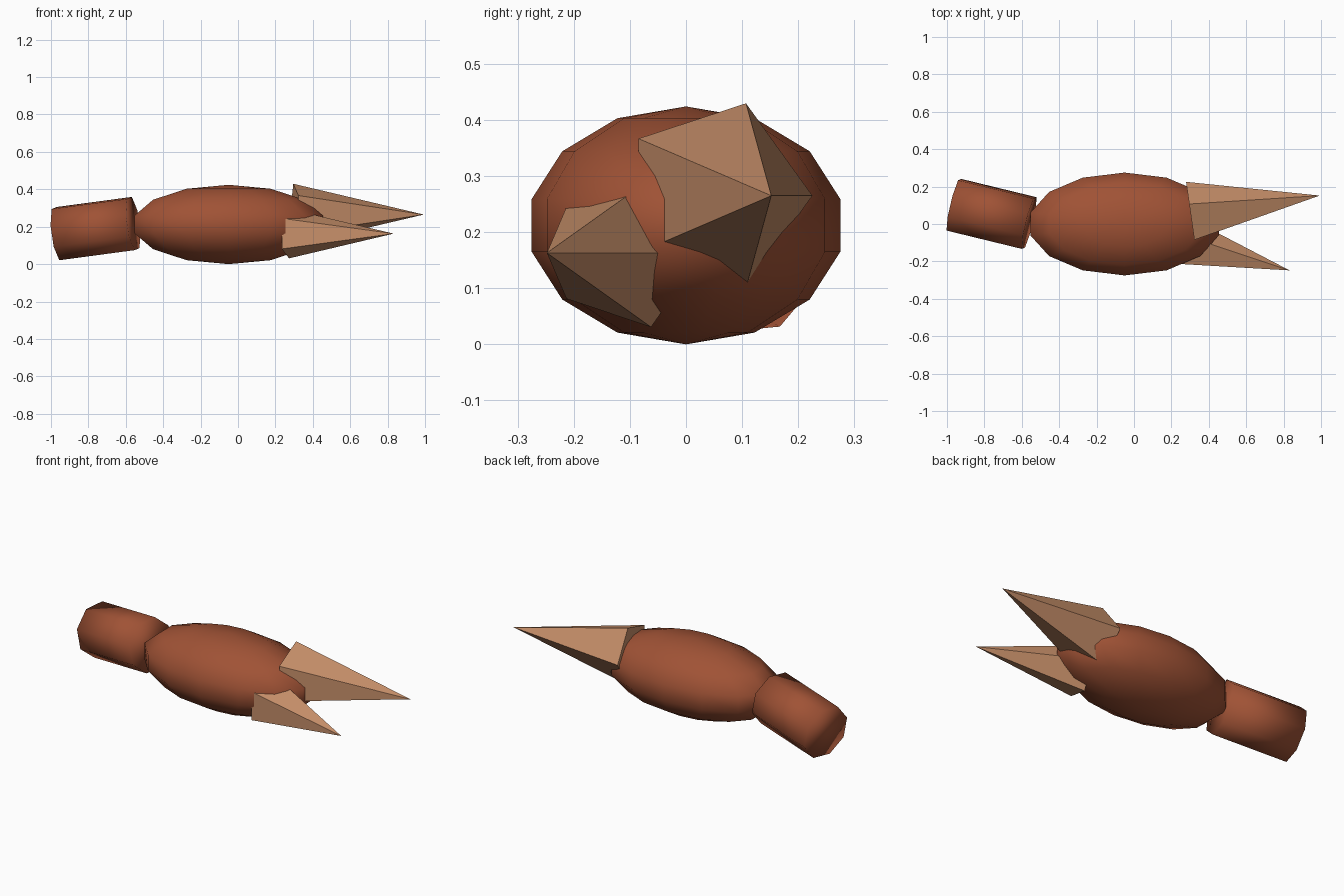
import bpy
import bmesh
import math
from mathutils import Matrix, Vector

cube = bpy.data.objects.get("Cube")
if cube:
    bpy.data.objects.remove(cube, do_unlink=True)


def make_material(name, rgb):
    mat = bpy.data.materials.new(name)
    mat.use_nodes = True
    color = (*rgb, 1.0)
    mat.diffuse_color = color
    mat.node_tree.nodes["Principled BSDF"].inputs["Base Color"].default_value = color
    return mat


def finish(name, bm, mat, smooth):
    bmesh.ops.recalc_face_normals(bm, faces=bm.faces)
    for face in bm.faces:
        face.smooth = smooth
    mesh = bpy.data.meshes.new(name)
    bm.to_mesh(mesh)
    bm.free()
    mesh.materials.append(mat)
    obj = bpy.data.objects.new(name, mesh)
    bpy.context.collection.objects.link(obj)
    return obj


def axis_frame(start, end):
    """Sideways and upward unit vectors square to the axis."""
    axis = (end - start).normalized()
    side = Vector((0, 0, 1)).cross(axis).normalized()
    return side, axis.cross(side)


def ring(bm, center, frame, radius, sides, phase):
    side, up = frame
    angles = [phase + math.tau * i / sides for i in range(sides)]
    return [bm.verts.new(center + radius * (math.cos(a) * side + math.sin(a) * up))
            for a in angles]


def spike(name, base, tip, radius, mat):
    base, tip = Vector(base), Vector(tip)
    bm = bmesh.new()
    loop = ring(bm, base, axis_frame(base, tip), radius, 5, 0)
    apex = bm.verts.new(tip)
    bm.faces.new(loop)
    for i, v in enumerate(loop):
        bm.faces.new((loop[i - 1], v, apex))
    return finish(name, bm, mat, False)


def prism(name, start, end, radius, sides, phase, mat):
    start, end = Vector(start), Vector(end)
    bm = bmesh.new()
    frame = axis_frame(start, end)
    a = ring(bm, start, frame, radius, sides, phase)
    b = ring(bm, end, frame, radius, sides, phase)
    bm.faces.new(a)
    bm.faces.new(b)
    for i in range(sides):
        bm.faces.new((a[i - 1], a[i], b[i], b[i - 1]))
    return finish(name, bm, mat, True)


skin = make_material("reddish_brown", (0.35, 0.085, 0.036))
claw = make_material("tan", (0.58, 0.28, 0.145))

# Faceted ellipsoid body
bm = bmesh.new()
shape = Matrix.Translation((-0.05, 0, 0.212)) @ Matrix.Diagonal((0.53, 0.282, 0.212, 1))
bmesh.ops.create_uvsphere(bm, u_segments=14, v_segments=7, radius=1, matrix=shape)
finish("body", bm, skin, True)

# Stubby eight-sided joint behind the body
prism("rear_joint", (-0.963, 0.103, 0.163), (-0.56, 0.005, 0.217), 0.15, 8,
      math.radians(28), skin)

# Two five-sided spikes on the other end
spike("large_spike", (0.303, 0.054, 0.265), (0.993, 0.152, 0.265), 0.173, claw)
spike("small_spike", (0.262, -0.104, 0.163), (0.832, -0.248, 0.163), 0.139, claw)
